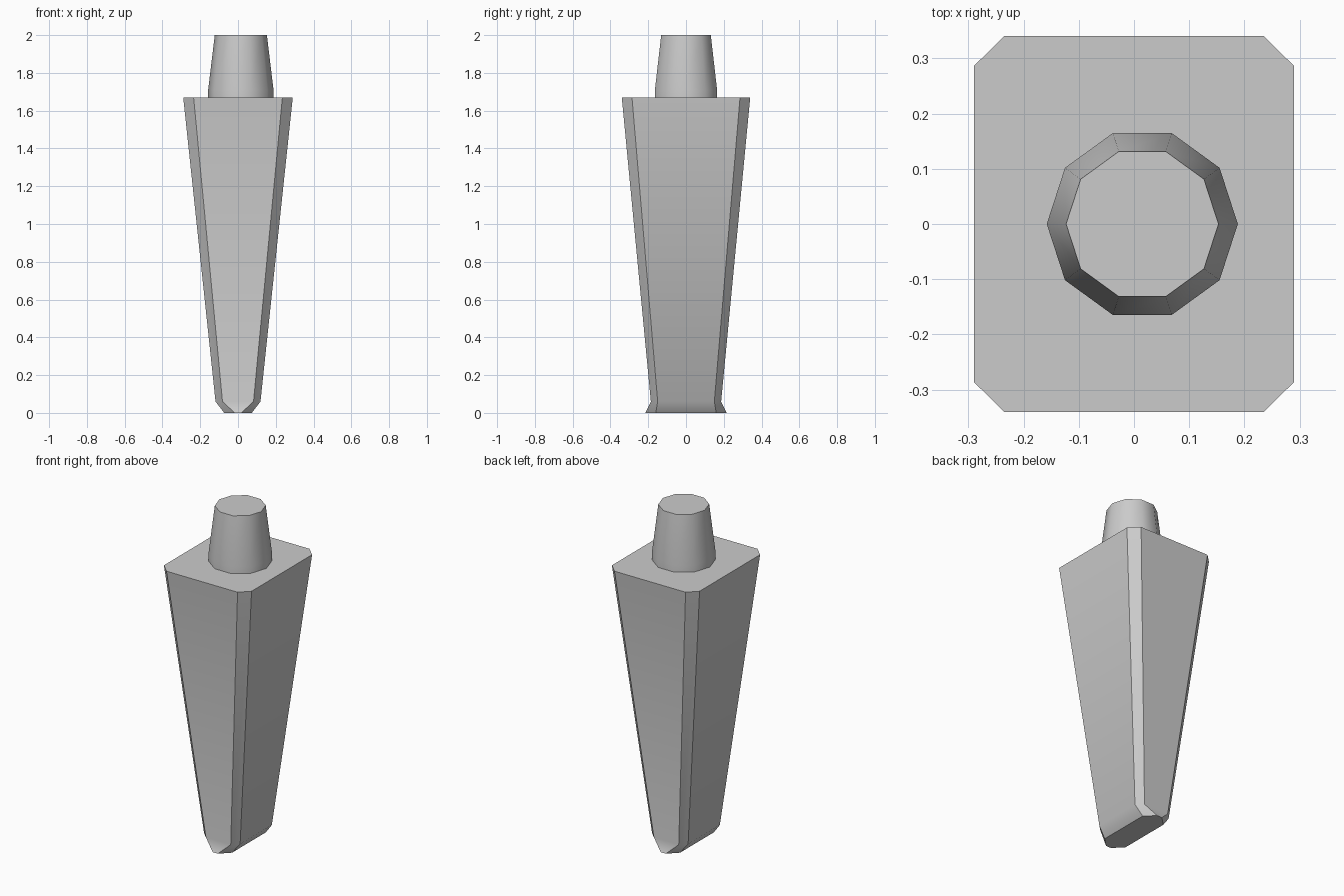
import bpy
import math

if "Cube" in bpy.data.objects:
    bpy.data.objects.remove(bpy.data.objects["Cube"])


def octagon(hx, hy, cx, cy, z):
    """Rectangle with cut corners, counter-clockwise."""
    return [(hx, -hy + cy, z), (hx, hy - cy, z), (hx - cx, hy, z), (-hx + cx, hy, z),
            (-hx, hy - cy, z), (-hx, -hy + cy, z), (-hx + cx, -hy, z), (hx - cx, -hy, z)]


def decagon(r, z, x=0.015):
    return [(x + r * math.cos(math.tau * i / 10), r * math.sin(math.tau * i / 10), z)
            for i in range(10)]


def loft(name, rings):
    """Skin stacked rings into a capped solid."""
    n = len(rings[0])
    verts = [v for ring in rings for v in ring]
    faces = [tuple(reversed(range(n))), tuple(range(len(verts) - n, len(verts)))]
    for k in range(len(rings) - 1):
        for i in range(n):
            j = (i + 1) % n
            faces.append((k * n + i, k * n + j, (k + 1) * n + j, (k + 1) * n + i))
    mesh = bpy.data.meshes.new(name)
    mesh.from_pydata(verts, [], faces)
    obj = bpy.data.objects.new(name, mesh)
    bpy.context.collection.objects.link(obj)
    bpy.ops.object.select_all(action='DESELECT')
    obj.select_set(True)
    bpy.context.view_layer.objects.active = obj
    bpy.ops.object.shade_smooth_by_angle(angle=math.radians(40))
    return obj


# Tapered leg with chamfered corners and a pinched, flared tip
loft("tapered_leg", [octagon(0.073, 0.215, 0.056, 0.055, 0.0),
                     octagon(0.119, 0.186, 0.037, 0.036, 0.06),
                     octagon(0.29, 0.34, 0.055, 0.054, 1.67)])

# Ten-sided mounting peg on top, set slightly into the leg
loft("mounting_peg", [decagon(0.173, 1.65), decagon(0.173, 1.71), decagon(0.138, 2.0)])
